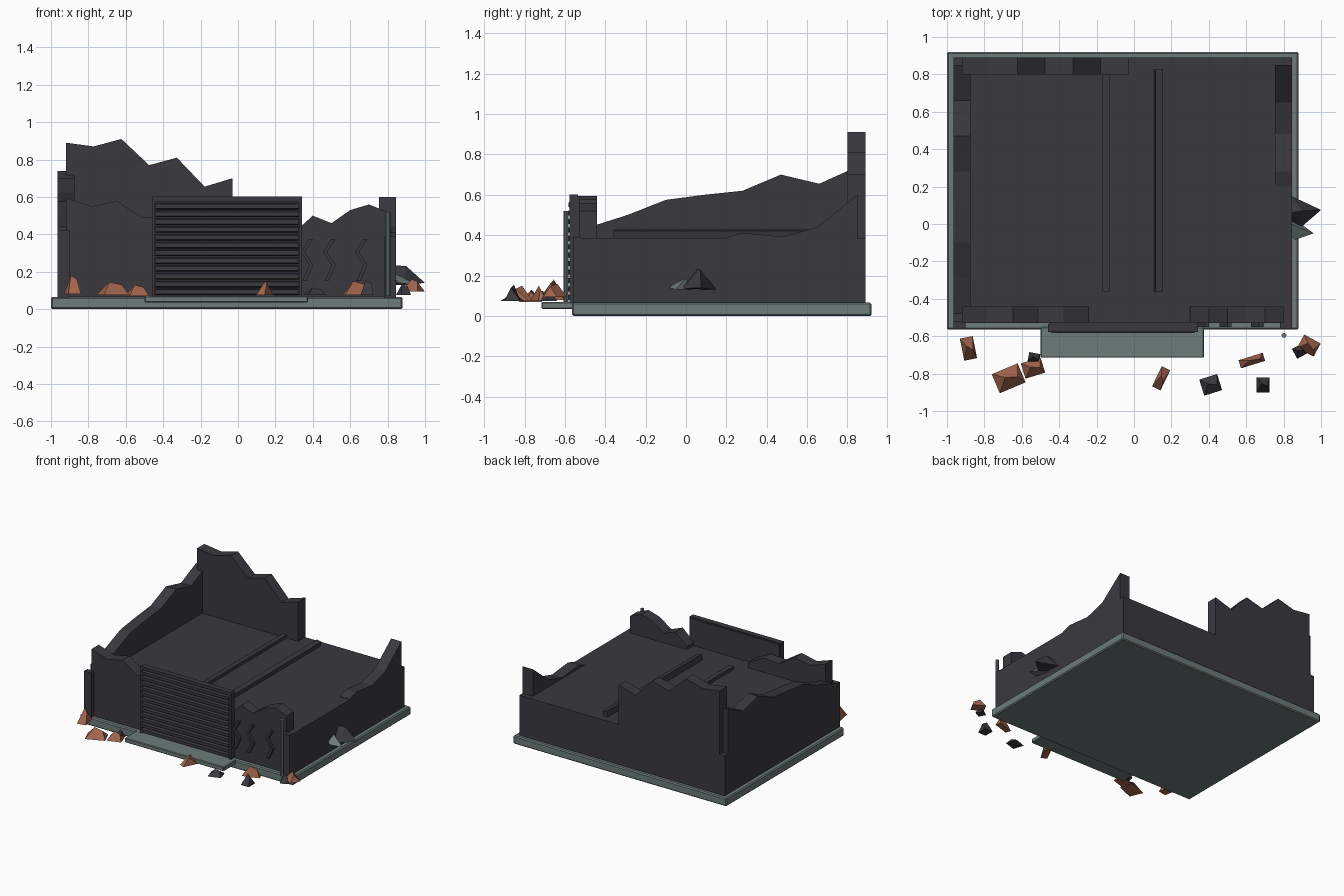
import bpy, bmesh, math
from mathutils import Matrix, Vector

if "Cube" in bpy.data.objects:
    bpy.data.objects.remove(bpy.data.objects["Cube"])


def mat(name, col):
    m = bpy.data.materials.new(name)
    m.diffuse_color = (*col, 1)
    m.use_nodes = True
    m.node_tree.nodes["Principled BSDF"].inputs["Base Color"].default_value = m.diffuse_color
    return m


DARK = mat("charred wall", (0.042, 0.041, 0.049))
STONE = mat("grey green concrete", (0.15, 0.20, 0.19))
BRICK = mat("broken brick", (0.36, 0.13, 0.075))


def finish(name, bm, material):
    bmesh.ops.recalc_face_normals(bm, faces=bm.faces)
    me = bpy.data.meshes.new(name)
    bm.to_mesh(me)
    bm.free()
    me.materials.append(material)
    ob = bpy.data.objects.new(name, me)
    bpy.context.collection.objects.link(ob)
    return ob


def box(name, x, y, z, material, bevel=0, tilt=0):
    bm = bmesh.new()
    bmesh.ops.create_cube(bm, size=1)
    bmesh.ops.scale(bm, vec=(x[1] - x[0], y[1] - y[0], z[1] - z[0]), verts=bm.verts)
    if bevel:
        bmesh.ops.bevel(bm, geom=bm.edges[:], offset=bevel, segments=1, affect='EDGES')
    mid = Vector((sum(x) / 2, sum(y) / 2, sum(z) / 2))
    bm.transform(Matrix.Translation(mid) @ Matrix.Rotation(tilt, 4, 'Y'))
    return finish(name, bm, material)


def prism(name, pts, axis, lo, hi, material):
    """Extrude a (horizontal, z) outline along the other horizontal axis."""
    bm = bmesh.new()
    def put(p, d):
        return bm.verts.new((p[0], d, p[1]) if axis == 'y' else (d, p[0], p[1]))
    a = [put(p, lo) for p in pts]
    b = [put(p, hi) for p in pts]
    bm.faces.new(a)
    bm.faces.new(b)
    for i in range(len(pts)):
        j = (i + 1) % len(pts)
        bm.faces.new((a[i], a[j], b[j], b[i]))
    return finish(name, bm, material)


ROOF = 0.385


def broken_wall(name, start, end, heights, axis, lo, hi):
    n = len(heights) - 1
    top = [(start + (end - start) * i / n, h) for i, h in enumerate(heights)]
    prism(name, [(start, ROOF - 0.02)] + top + [(end, ROOF - 0.02)], axis, lo, hi, DARK)


def rubble(name, x, y, z, w, d, h, turn, material, lean=(0.1, 0.1)):
    """Four-sided chunk with a flat base and a short sloping ridge on top."""
    bm = bmesh.new()
    base = [bm.verts.new((sx * w / 2, sy * d / 2, 0))
            for sx, sy in ((-1, -1), (1, -1), (1, 1), (-1, 1))]
    r0 = bm.verts.new((-w * 0.2 + lean[0] * w, lean[1] * d, h))
    r1 = bm.verts.new((w * 0.22 + lean[0] * w, -lean[1] * d, h * 0.8))
    a, b, c, e = base
    for f in ((a, b, c, e), (a, b, r1, r0), (b, c, r1), (c, e, r0, r1), (e, a, r0)):
        bm.faces.new(f)
    bm.transform(Matrix.Translation((x, y, z)) @ Matrix.Rotation(turn, 4, 'Z'))
    finish(name, bm, material)


# Foundation and doorstep
box("foundation", (-1, 0.88), (-0.565, 0.92), (0, 0.066), STONE, 0.008)
box("door_apron", (-0.5, 0.375), (-0.715, -0.55), (0.035, 0.07), STONE, 0.005)

# Solid body and front corner piers
box("building_body", (-0.965, 0.845), (-0.53, 0.89), (0.06, ROOF), DARK)
box("left_corner_pier", (-0.965, -0.9), (-0.56, -0.52), (0.06, 0.42), DARK)
box("right_corner_pier", (0.78, 0.845), (-0.56, -0.52), (0.06, 0.39), DARK)

# Jagged wall remains
broken_wall("back_wall", -0.92, -0.03, (0.89, 0.87, 0.91, 0.77, 0.81, 0.655, 0.70), 'y', 0.80, 0.89)
broken_wall("left_wall", -0.48, 0.85, (0.44, 0.50, 0.575, 0.60, 0.62, 0.70, 0.655, 0.74),
            'x', -0.965, -0.875)
broken_wall("front_left_wall", -0.92, -0.24, (0.595, 0.55, 0.578, 0.49, 0.50, 0.43), 'y', -0.53, -0.44)
broken_wall("front_right_wall", 0.30, 0.80, (0.41, 0.50, 0.46, 0.53, 0.56, 0.52), 'y', -0.53, -0.44)
prism("right_wall", [(0.20, 0.37), (0.20, 0.388), (0.28, 0.412), (0.48, 0.392), (0.65, 0.44),
                     (0.85, 0.60), (0.85, 0.37)], 'x', 0.755, 0.845, DARK)

# Fallen roof beams
box("roof_beam_left", (-0.17, -0.132), (-0.36, 0.82), (0.37, 0.41), DARK)
box("roof_beam_right", (0.11, 0.15), (-0.36, 0.83), (0.375, 0.425), DARK, tilt=0.2)

# Shutter door: backing, frame and slats
box("shutter_backing", (-0.455, 0.335), (-0.562, -0.525), (0.07, 0.595), DARK)
for n, x in (("left", -0.46), ("right", 0.325)):
    box(f"shutter_frame_{n}", (x, x + 0.017), (-0.578, -0.535), (0.07, 0.60), DARK)
box("shutter_frame_top", (-0.46, 0.342), (-0.578, -0.535), (0.577, 0.602), DARK)
pitch = 0.5 / 12
for i in range(12):
    z = 0.075 + i * pitch
    prism(f"shutter_slat_{i + 1}", [(-0.56, z), (-0.583, z + 0.006), (-0.583, z + pitch * 0.7),
                                    (-0.56, z + pitch * 0.85)], 'x', -0.44, 0.324, DARK)

# Zigzag cracks standing proud of the front wall
for i, x in enumerate((0.37, 0.49, 0.66)):
    path = [(x + 0.018, 0.375), (x - 0.025, 0.305), (x + 0.02, 0.235), (x - 0.018, 0.15)]
    outline = [(px - 0.009, pz) for px, pz in path] + [(px + 0.012, pz) for px, pz in reversed(path)]
    prism(f"wall_crack_{i + 1}", outline, 'y', -0.552, -0.525, DARK)

# Drain pipe
bm = bmesh.new()
bmesh.ops.create_cone(bm, cap_ends=True, segments=10, radius1=0.013, radius2=0.013, depth=0.45)
bm.transform(Matrix.Translation((0.802, -0.595, 0.295)))
finish("drain_pipe", bm, STONE)

# Rubble on the ground: x, y, z, width, depth, height, turn
bricks = [(-0.885, -0.665, 0.08, 0.07, 0.12, 0.10, 0.2), (-0.67, -0.825, 0.075, 0.15, 0.11, 0.07, 0.4),
          (-0.54, -0.77, 0.07, 0.11, 0.085, 0.06, 0.3), (0.145, -0.825, 0.075, 0.05, 0.12, 0.075, -0.45),
          (0.63, -0.73, 0.075, 0.135, 0.045, 0.075, 0.3), (0.935, -0.65, 0.095, 0.10, 0.08, 0.065, -0.5)]
stones = [(-0.535, -0.715, 0.075, 0.06, 0.05, 0.05, -0.2), (0.41, -0.86, 0.075, 0.10, 0.09, 0.04, 0.3),
          (0.69, -0.86, 0.075, 0.07, 0.08, 0.08, 0.0), (0.885, -0.68, 0.075, 0.06, 0.06, 0.06, 0.5)]
for i, r in enumerate(bricks):
    rubble(f"brick_rubble_{i + 1}", *r, BRICK)
for i, r in enumerate(stones):
    rubble(f"stone_rubble_{i + 1}", *r, DARK)


# Shards bursting from the right wall
def shard(name, pts, material):
    bm = bmesh.new()
    bmesh.ops.convex_hull(bm, input=[bm.verts.new(p) for p in pts])
    finish(name, bm, material)


shard("wall_shard_dark", [(0.84, 0.15, 0.13), (0.84, 0.06, 0.235), (0.90, 0.07, 0.23),
                          (1.0, 0.075, 0.14), (0.89, -0.02, 0.135), (0.84, 0.0, 0.14)], DARK)
shard("wall_shard_grey", [(0.84, 0.04, 0.13), (0.84, 0.0, 0.19), (0.96, -0.05, 0.13),
                          (0.86, -0.085, 0.14), (0.84, -0.06, 0.16)], STONE)
